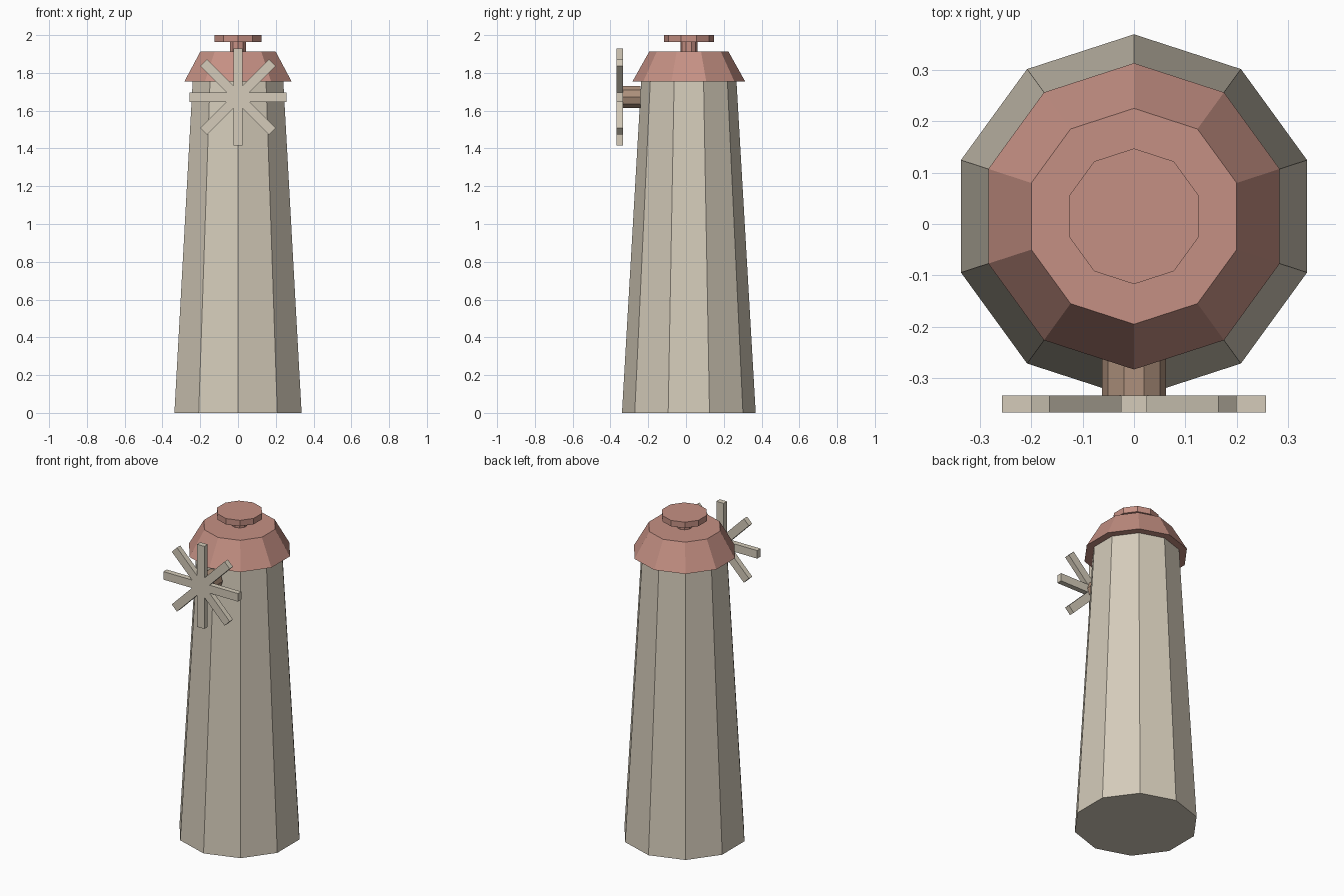
import bpy
import bmesh
import math
from mathutils import Matrix, Vector

cube = bpy.data.objects.get("Cube")
if cube:
    bpy.data.objects.remove(cube, do_unlink=True)


def material(name, rgb):
    m = bpy.data.materials.new(name)
    m.use_nodes = True
    color = (*rgb, 1)
    m.diffuse_color = color
    m.node_tree.nodes["Principled BSDF"].inputs["Base Color"].default_value = color
    return m


stone = material("pale stone", (0.66, 0.60, 0.49))
clay = material("faded clay red", (0.56, 0.28, 0.23))
wood = material("light brown wood", (0.42, 0.28, 0.20))

SIDES = 10
AXIS_Y = 0.015
HUB_Z = 1.672


def finish(bm, name, mat):
    bmesh.ops.recalc_face_normals(bm, faces=bm.faces)
    mesh = bpy.data.meshes.new(name)
    bm.to_mesh(mesh)
    bm.free()
    mesh.materials.append(mat)
    obj = bpy.data.objects.new(name, mesh)
    bpy.context.collection.objects.link(obj)
    return obj


def drum(name, mat, r_low, r_high, z_low, z_high):
    """Flat-sided upright drum with a corner pointing to the front."""
    bm = bmesh.new()
    place = (Matrix.Translation((0, AXIS_Y, (z_low + z_high) / 2))
             @ Matrix.Rotation(math.pi / 2, 4, "Z"))
    bmesh.ops.create_cone(bm, cap_ends=True, segments=SIDES, radius1=r_low,
                          radius2=r_high, depth=z_high - z_low, matrix=place)
    # turn so that one corner lies on the front-back axis
    corner = max(bm.verts, key=lambda v: v.co.y).co
    turn = math.atan2(corner.x, corner.y - AXIS_Y)
    bmesh.ops.rotate(bm, verts=bm.verts, cent=(0, AXIS_Y, 0),
                     matrix=Matrix.Rotation(turn, 3, "Z"))
    return finish(bm, name, mat)


# Tower body and stacked roof
drum("tower", stone, 0.354, 0.252, 0, 1.76)
drum("roof", clay, 0.298, 0.21, 1.755, 1.912)
drum("roof_neck", clay, 0.045, 0.045, 1.91, 1.965)
drum("roof_cap", clay, 0.132, 0.132, 1.963, 2.0)

# Axle with corners pointing left and right
bm = bmesh.new()
y_front, y_back = -0.335, -0.24
axle = (Matrix.Translation((0, (y_front + y_back) / 2, HUB_Z))
        @ Matrix.Rotation(math.pi / 2, 4, "X")
        @ Matrix.Rotation(math.pi / 2, 4, "Z"))
bmesh.ops.create_cone(bm, cap_ends=True, segments=SIDES, radius1=0.062,
                      radius2=0.062, depth=y_back - y_front, matrix=axle)
finish(bm, "axle", wood)

# Wind wheel: one star outline, pushed back to give it thickness
half_width, reach, blades = 0.025, 0.257, 8
notch = half_width / math.tan(math.pi / blades)
bm = bmesh.new()
outline, tips = [], []
for i in range(blades):
    spin = Matrix.Rotation(i * math.tau / blades, 3, "Y")
    corners = [bm.verts.new(spin @ Vector((x, 0, z)) + Vector((0, -0.367, HUB_Z)))
               for x, z in ((-half_width, notch), (-half_width, reach),
                            (half_width, reach))]
    outline.append(corners[0])
    tips.append(corners)
faces = [bm.faces.new(outline)]
for i, (inner, left, right) in enumerate(tips):
    faces.append(bm.faces.new((inner, left, right, outline[(i + 1) % blades])))
bmesh.ops.recalc_face_normals(bm, faces=bm.faces)
pushed = bmesh.ops.extrude_face_region(bm, geom=faces, use_keep_orig=True)["geom"]
bmesh.ops.translate(bm, vec=(0, 0.033, 0),
                    verts=[g for g in pushed if isinstance(g, bmesh.types.BMVert)])
finish(bm, "wind_wheel", stone)
